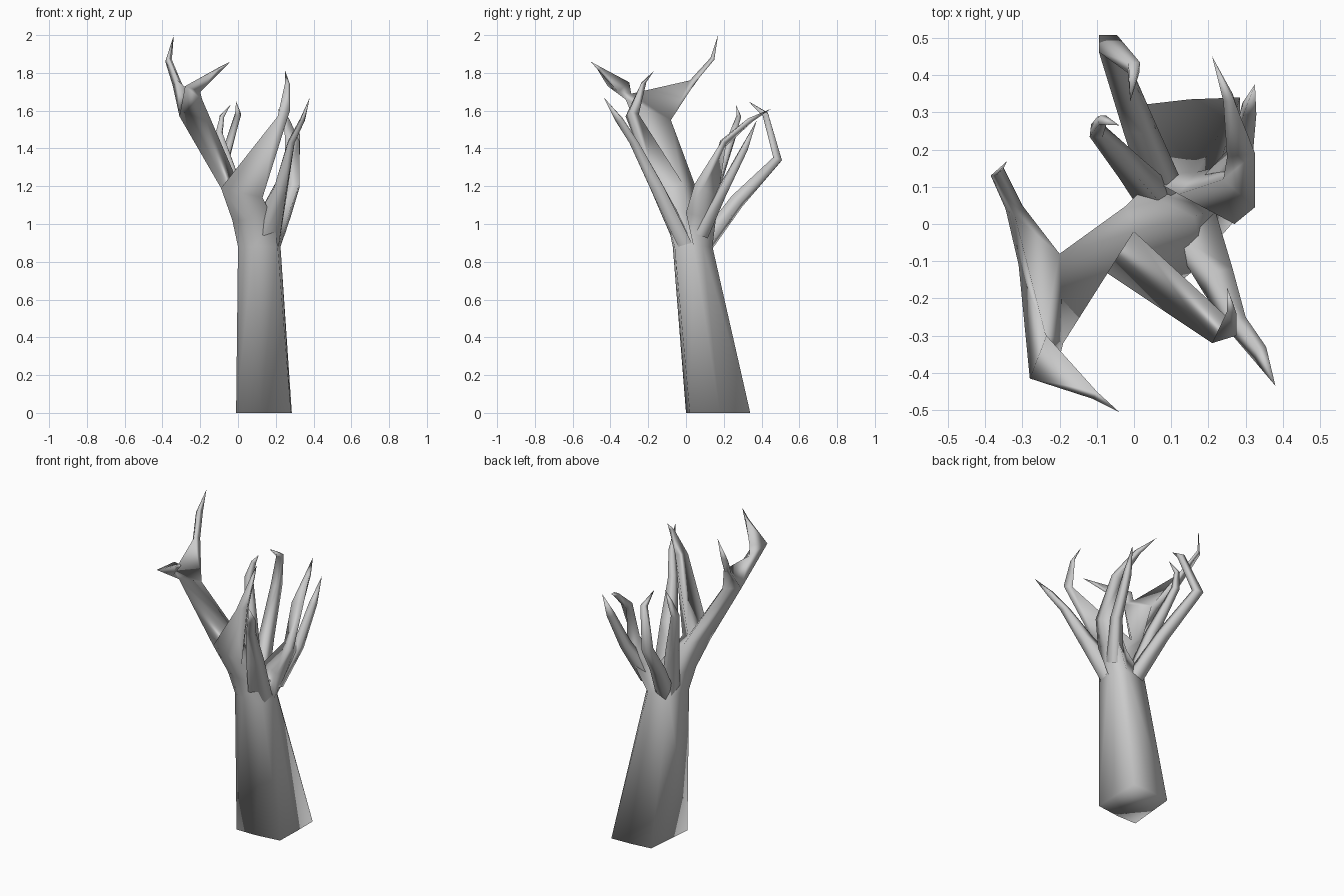
import bpy, bmesh, math
from mathutils import Vector


def skin(bm, rings, cap=False):
    """Skin equal-sized rings; a one-point ring makes a pointed tip."""
    rows = [[bm.verts.new(p) for p in r] for r in rings]
    for a, b in zip(rows, rows[1:]):
        n = len(a)
        for i in range(n):
            j = (i + 1) % n
            if len(b) == 1:
                bm.faces.new((a[i], a[j], b[0]))
            else:
                bm.faces.new((a[i], a[j], b[j], b[i]))
    if cap:
        bm.faces.new(rows[0][::-1])


def finish(name, bm):
    """Weld shared rings, fix normals and shade smooth."""
    bmesh.ops.triangulate(bm, faces=bm.faces[:])
    bmesh.ops.remove_doubles(bm, verts=bm.verts[:], dist=0.0005)
    bmesh.ops.recalc_face_normals(bm, faces=bm.faces[:])
    for f in bm.faces:
        f.smooth = True
    me = bpy.data.meshes.new(name)
    bm.to_mesh(me)
    bm.free()
    bpy.context.collection.objects.link(bpy.data.objects.new(name, me))


def ring(p, axis, r, n):
    """Regular polygon round p, square to the branch axis."""
    axis = axis.normalized()
    u = axis.cross(Vector((0, 1, 0.2))).normalized()
    v = axis.cross(u)
    return [p + r * (math.cos(t) * u + math.sin(t) * v)
            for t in (2 * math.pi * (i + 0.5) / n for i in range(n))]


def twig(name, path, n=4):
    """Tapering bent twig from (x, y, z, radius) points, ending in a spike."""
    pts = [Vector(p[:3]) for p in path]
    rings = [ring(pts[i], pts[i + 1] - pts[max(i - 1, 0)], path[i][3], n)
             for i in range(len(path) - 1)]
    bm = bmesh.new()
    skin(bm, rings + [[pts[-1]]])
    finish(name, bm)


# Trunk, leaning forward as it rises
tree = bmesh.new()
a, b, c, d, e, f, g = neck = [
    (0, -.03, .88), (.08, -.07, .88), (.21, -.06, .88), (.225, .04, .88),
    (.21, .09, .88), (.17, .14, .88), (.03, .13, .88)]
skin(tree, [[(-.01, 0, 0), (.12, 0, 0), (.28, .02, 0), (.285, .18, 0),
             (.285, .34, 0), (.15, .335, 0), (.02, .32, 0)], neck], cap=True)

# Crown: front limb and back limb, sharing the neck ring
low, crotch, back = (-.09, -.12, 1.19), (0, -.02, 1.22), (-.02, .05, 1.2)
split = (.13, -.15, 1.14)
skin(tree, [
    [a, b, c, d, g],
    [(-.03, -.06, 1.02), (.05, -.1, 1.02), (.19, -.1, 1.02), (.16, .02, 1.04), (.02, .09, 1.0)],
    [low, low, split, crotch, back],
])
skin(tree, [
    [d, e, f, g],
    [(.27, .0, 1.06), (.28, .08, 1.04), (.25, .16, 1.04), (.12, .08, 1.06)],
    [(.325, .045, 1.21), (.325, .09, 1.19), (.29, .17, 1.14), (.24, .12, 1.21)],
    [(.325, .19, 1.44), (.31, .21, 1.43), (.27, .21, 1.41), (.25, .18, 1.44)],
    [(.27, .33, 1.56), (.265, .35, 1.55), (.245, .35, 1.54), (.24, .33, 1.56)],
    [(.21, .45, 1.61)],
])

# Left bough with its two forked ends
outer, front, inner = (-.31, -.11, 1.57), (-.19, -.32, 1.66), (-.2, -.08, 1.55)
ridge = (-.24, -.29, 1.69)
skin(tree, [[low, crotch, back], [outer, front, inner]])
skin(tree, [[front, ridge, inner]], cap=True)
skin(tree, [
    [outer, ridge, inner],
    [(-.345, .04, 1.73), (-.32, .02, 1.76), (-.3, .05, 1.75)],
    [(-.385, .13, 1.86), (-.37, .13, 1.88), (-.35, .15, 1.87)],
    [(-.34, .17, 2.0)],
])
skin(tree, [
    [outer, front, ridge],
    [(-.28, -.415, 1.73), (-.2, -.36, 1.7), (-.235, -.3, 1.75)],
    [(-.11, -.47, 1.82), (-.09, -.46, 1.81), (-.1, -.45, 1.83)],
    [(-.04, -.505, 1.86)],
])

# Broad front bough
skin(tree, [
    [low, split, crotch],
    [(.21, -.32, 1.57), (.275, -.3, 1.6), (.25, -.25, 1.58)],
    [(.25, -.235, 1.75), (.275, -.24, 1.74), (.265, -.21, 1.75)],
    [(.25, -.17, 1.81)],
])
finish("trunk_and_boughs", tree)

# Front right twig, broad where it leaves the crown
bm = bmesh.new()
skin(bm, [
    [(.12, -.065, .9), (.215, -.04, .88), (.22, .03, .9), (.08, -.01, 1.0)],
    [(.19, -.19, 1.19), (.255, -.18, 1.17), (.265, -.12, 1.2), (.2, -.13, 1.22)],
    [(.265, -.3, 1.43), (.3, -.3, 1.43), (.3, -.25, 1.43), (.265, -.26, 1.44)],
    [(.325, -.37, 1.54), (.35, -.36, 1.54), (.355, -.33, 1.55), (.33, -.335, 1.56)],
    [(.38, -.435, 1.67)],
])
finish("front_right_twig", bm)

# Slender back twigs
twig("back_left_twig", [(.06, .07, .9, .055), (-.01, .15, 1.2, .04), (-.1, .25, 1.48, .025),
                        (-.085, .28, 1.57, .016), (-.04, .265, 1.63, 0)])
twig("back_twig", [(.08, .09, .88, .055), (.01, .27, 1.12, .045), (-.07, .485, 1.345, .034),
                   (.0, .42, 1.58, .022), (-.01, .33, 1.65, 0)])
twig("back_right_twig", [(.21, .08, .95, .05), (.29, .19, 1.17, .035), (.31, .31, 1.4, .025),
                         (.325, .375, 1.55, 0)])
